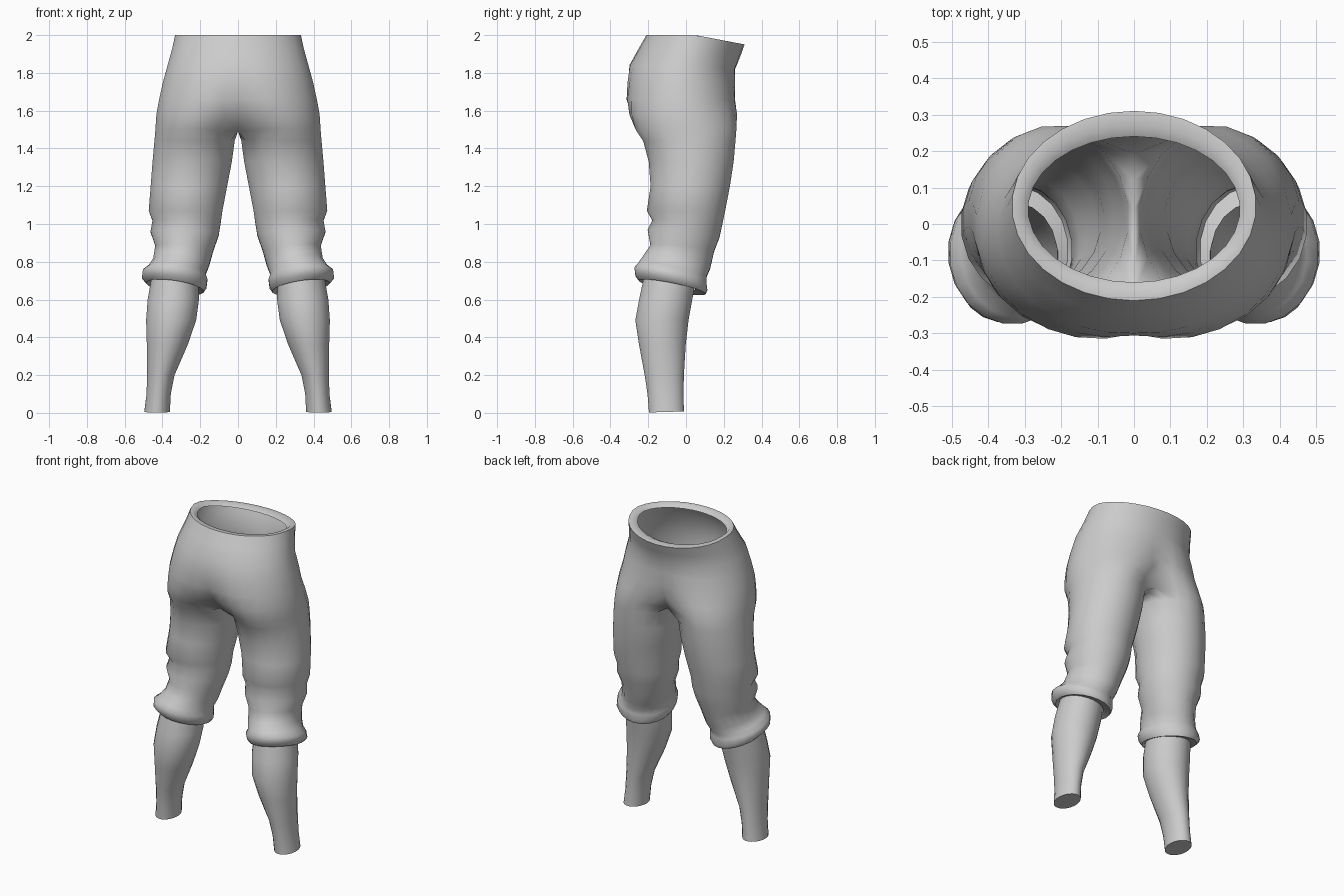
import bpy
import bmesh
from math import acos, cos, sin, pi, radians

cube = bpy.data.objects.get("Cube")
if cube:
    bpy.data.objects.remove(cube, do_unlink=True)

OUTER = 16           # points of a ring that continue up into the hips
INNER = 4            # points of a ring that face the other leg
SPREAD = radians(135)

# Hip half rings: height, lobe centre x, half width, back y, front y, forward drop
HIPS = [
    (1.98, 0, .29, -.16, .24, .19),
    (2.0, 0, .31, -.18, .27, .19),
    (2.0, 0, .335, -.21, .31, .19),
    (1.93, 0, .35, -.25, .29, .15),
    (1.84, .02, .375, -.3, .26, .1),
    (1.75, .06, .40, -.31, .26, 0),
    (1.66, .10, .42, -.315, .26, 0),
    (1.58, .15, .435, -.3, .27, 0),
]

# Leg rings: height, inner x, outer x, back y, front y, slope along y, slope along x
THIGH = [
    (1.5, 0, .44, -.27, .27, 0, 0),
    (1.44, .015, .445, -.23, .265, 0, 0),
    (1.33, .03, .455, -.2, .255, 0, 0),
    (1.2, .055, .465, -.19, .235, 0, 0),
    (1.07, .08, .475, -.21, .21, 0, 0),
    (1.01, .09, .455, -.18, .195, -.05, .05),
    (.95, .10, .465, -.205, .18, -.1, .05),
    (.87, .13, .44, -.19, .15, -.1, .1),
    (.8, .15, .45, -.225, .13, -.2, .1),
]
CUFF = [
    (.755, .17, .475, -.255, .11, -.2, .15),
    (.73, .16, .505, -.275, .11, -.2, .15),
    (.69, .165, .51, -.27, .115, -.2, .15),
    (.665, .18, .485, -.25, .105, -.2, .15),
    (.68, .21, .46, -.22, .05, -.2, .15),
]
CALF = [
    (.74, .21, .455, -.22, .06, 0, 0),
    (.6, .205, .48, -.25, .035, 0, 0),
    (.49, .22, .488, -.27, .015, 0, 0),
    (.36, .265, .484, -.25, 0, 0, 0),
    (.2, .335, .482, -.22, -.01, 0, 0),
    (.1, .355, .485, -.205, -.012, 0, 0),
    (.005, .36, .497, -.197, -.01, .03, 0),
]


def hip_ring(z, cx, width, back, front, drop):
    """Half ring from centre front, round the side, to centre back."""
    rx, ry, cy = width - cx, (front - back) / 2, (front + back) / 2
    start = acos(-cx / rx)
    points = []
    for i in range(OUTER):
        a = start * (1 - 2 * i / (OUTER - 1))
        y = cy + ry * sin(a)
        x = 0 if i in (0, OUTER - 1) else cx + rx * cos(a)
        points.append((x, y, z - drop * max(0, y - .05)))
    return points


def leg_ring(z, inner, outer, back, front, slope_y, slope_x):
    """Closed ring; its first points line up with the hip half rings."""
    cx, cy = (inner + outer) / 2, (front + back) / 2
    rx, ry = (outer - inner) / 2, (front - back) / 2
    points = []
    for i in range(OUTER + INNER):
        a = SPREAD - i * 2 * pi / (OUTER + INNER)
        dx, dy = rx * cos(a), ry * sin(a)
        points.append((cx + dx, cy + dy, z + slope_y * dy + slope_x * dx))
    return points


def crotch_ring(*ring):
    """Leg ring whose inner points are pulled onto the centre seam."""
    points = leg_ring(*ring)
    for i in [0, *range(OUTER - 1, OUTER + INNER)]:
        x, y, z = points[i]
        points[i] = (0, y, z - .01)
    return points


def bridge(bm, upper, lower, closed):
    count = min(len(upper), len(lower))
    for i in range(count if closed else count - 1):
        j = (i + 1) % count
        bm.faces.new((upper[i], upper[j], lower[j], lower[i]))


def loft(bm, rings):
    """Skin neighbouring rings; open half rings join the outer points only."""
    loops = [[bm.verts.new(p) for p in ring] for ring in rings]
    for upper, lower in zip(loops, loops[1:]):
        bridge(bm, upper, lower, len(upper) > OUTER)
    return loops


def finish(name, bm, material):
    bmesh.ops.recalc_face_normals(bm, faces=bm.faces)
    mesh = bpy.data.meshes.new(name)
    bm.to_mesh(mesh)
    bm.free()
    mesh.materials.append(material)
    obj = bpy.data.objects.new(name, mesh)
    bpy.context.collection.objects.link(obj)
    mirror = obj.modifiers.new("Mirror", 'MIRROR')
    mirror.use_clip = True
    mirror.merge_threshold = .002
    bpy.ops.object.select_all(action='DESELECT')
    obj.select_set(True)
    bpy.context.view_layer.objects.active = obj
    bpy.ops.object.shade_smooth_by_angle(angle=radians(60))
    return obj


grey = bpy.data.materials.new("plain grey")
colour = (.6, .6, .6, 1)
grey.diffuse_color = colour
grey.use_nodes = True
grey.node_tree.nodes["Principled BSDF"].inputs["Base Color"].default_value = colour

# Breeches: folded waist rim, hips, thighs, knee folds and rolled cuffs
bm = bmesh.new()
rings = [hip_ring(*r) for r in HIPS] + [crotch_ring(*THIGH[0])]
rings += [leg_ring(*r) for r in THIGH[1:] + CUFF]
loft(bm, rings)
finish("breeches", bm, grey)

# Lower legs, closed at the ankle
bm = bmesh.new()
loops = loft(bm, [leg_ring(*r) for r in CALF])
bm.faces.new(loops[-1])
finish("lower_legs", bm, grey)
